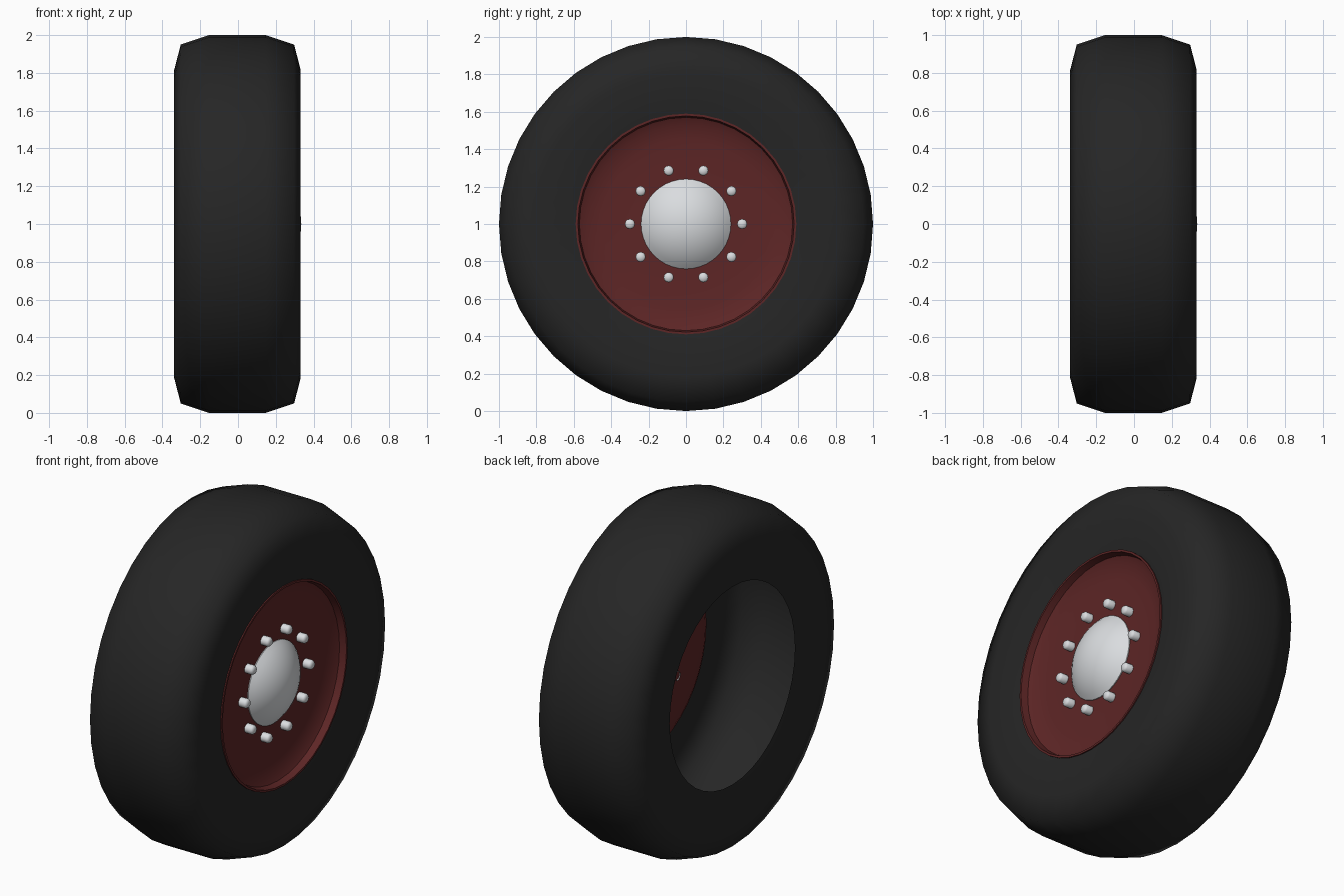
import bpy, bmesh, math
from mathutils import Vector

cube = bpy.data.objects.get("Cube")
if cube:
    bpy.data.objects.remove(cube)


def material(name, color):
    m = bpy.data.materials.new(name)
    m.use_nodes = True
    m.diffuse_color = (*color, 1)
    bsdf = next(n for n in m.node_tree.nodes if n.type == 'BSDF_PRINCIPLED')
    bsdf.inputs["Base Color"].default_value = (*color, 1)
    return m


rubber = material("black rubber", (0.019, 0.019, 0.019))
red = material("dark red paint", (0.11, 0.019, 0.019))
steel = material("light steel", (0.70, 0.72, 0.74))

AXLE = Vector((0, 0, 1))


def lathe(name, profile, mat, segments, center=AXLE, sharp=180):
    """Revolve (x, radius) points around an axis parallel to x."""
    bm = bmesh.new()
    rings = []
    for x, r in profile:
        angles = [math.tau * k / segments for k in range(segments)]
        rings.append([bm.verts.new(center + Vector((x, r * math.cos(a), r * math.sin(a))))
                      for a in angles])
    for a, b in zip(rings, rings[1:]):
        for k in range(segments):
            n = (k + 1) % segments
            bm.faces.new((a[k], a[n], b[n], b[k]))
    bmesh.ops.remove_doubles(bm, verts=bm.verts, dist=1e-5)
    for f in bm.faces:
        f.smooth = True
    for e in bm.edges:
        if len(e.link_faces) == 2 and e.calc_face_angle() > math.radians(sharp):
            e.smooth = False
    mesh = bpy.data.meshes.new(name)
    bm.to_mesh(mesh)
    bm.free()
    mesh.materials.append(mat)
    obj = bpy.data.objects.new(name, mesh)
    bpy.context.collection.objects.link(obj)
    return obj


# Tyre: an open shell, symmetric from bead to bead
half = [(0.15, 1.0), (0.30, 0.95), (0.335, 0.815), (0.30, 0.585)]
tyre = [(-x, r) for x, r in reversed(half)] + half
lathe("tyre", tyre, rubber, 40, AXLE - Vector((0.003, 0, 0)))

# Dished wheel disc with a raised lip, on the outer side only
lathe("wheel_disc", [(0.28, 0.59), (0.305, 0.59), (0.305, 0.578), (0.265, 0.57),
                     (0.245, 0.53), (0.235, 0.45), (0.23, 0.30), (0.23, 0)],
      red, 40, sharp=50)

# Domed hub cap
R, base, height = 0.24, 0.235, 0.10
sphere = (R * R + height * height) / (2 * height)
edge = math.asin(R / sphere)
dome = [(base + height - sphere * (1 - math.cos(edge * k / 8)),
         sphere * math.sin(edge * k / 8)) for k in range(8, -1, -1)]
lathe("hub_cap", [(0.225, R)] + dome, steel, 40, sharp=40)

# Ring of wheel nuts
for k in range(10):
    a = math.tau * k / 10
    c = AXLE + Vector((0, 0.30 * math.cos(a), 0.30 * math.sin(a)))
    lathe(f"wheel_nut_{k + 1}", [(0.225, 0.027), (0.27, 0.027), (0.28, 0.019), (0.28, 0)],
          steel, 12, c, sharp=60)
